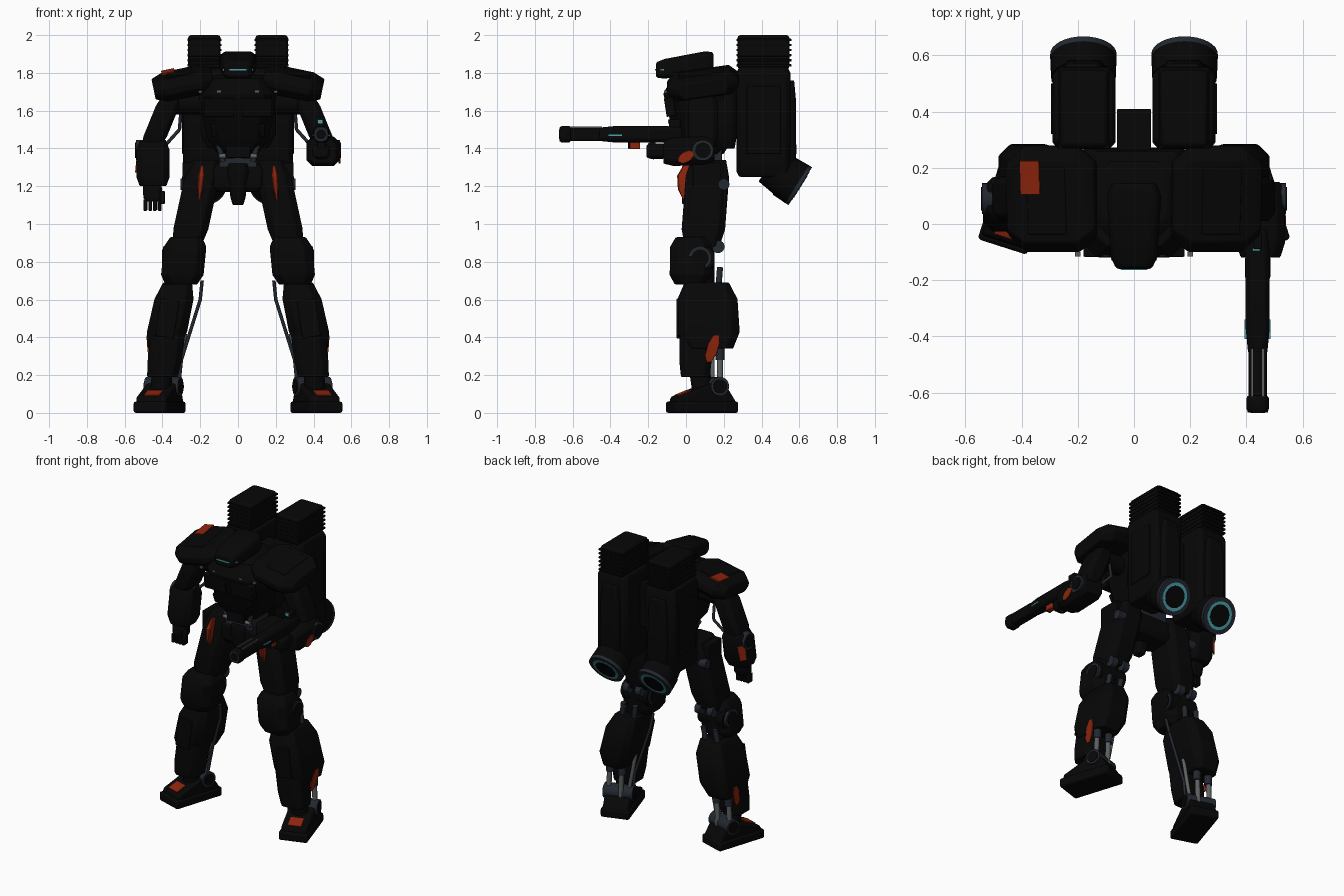
import bpy
import bmesh
import math
from mathutils import Euler, Matrix, Vector

if "Cube" in bpy.data.objects:
    bpy.data.objects.remove(bpy.data.objects["Cube"], do_unlink=True)


def make_material(name, red, green, blue):
    material = bpy.data.materials.new(name)
    material.use_nodes = True
    colour = (red, green, blue, 1)
    material.diffuse_color = colour
    material.node_tree.nodes["Principled BSDF"].inputs["Base Color"].default_value = colour
    return material


BLACK = make_material("armour black", .002, .002, .002)
SLATE = make_material("joint slate", .016, .021, .03)
STEEL = make_material("piston steel", .11, .12, .12)
ORANGE = make_material("accent orange", .27, .018, .004)
CYAN = make_material("glow cyan", .07, .36, .42)


def finish(name, bm, material, bevel, place=None, mirror=True):
    """Turn a bmesh into an object, mirrored across x unless told otherwise."""
    if place is not None:
        bmesh.ops.transform(bm, matrix=place, verts=bm.verts)
    bmesh.ops.recalc_face_normals(bm, faces=bm.faces)
    mesh = bpy.data.meshes.new(name)
    bm.to_mesh(mesh)
    bm.free()
    mesh.materials.append(material)
    obj = bpy.data.objects.new(name, mesh)
    bpy.context.collection.objects.link(obj)
    if mirror:
        obj.modifiers.new("left and right", "MIRROR").use_mirror_merge = False
    if bevel:
        modifier = obj.modifiers.new("edge bevel", "BEVEL")
        modifier.width = bevel
        modifier.segments = 2
        modifier.limit_method = "ANGLE"


def skin(name, rings, material, bevel, **options):
    """Join matching point rings into a closed solid."""
    bm = bmesh.new()
    loops = [[bm.verts.new(point) for point in ring] for ring in rings]
    count = len(loops[0])
    for low, high in zip(loops, loops[1:]):
        for i in range(count):
            j = (i + 1) % count
            bm.faces.new((low[i], low[j], high[j], high[i]))
    bm.faces.new(loops[0])
    bm.faces.new(loops[-1])
    finish(name, bm, material, bevel, **options)


def limb(name, start, end, size, material=BLACK, taper=1, pinch=.8, knee=.2, cut=.2, bevel=.006, **options):
    """Chamfered armour block along its longest axis, narrowed towards both ends."""
    start, end = Vector(start), Vector(end)
    along = max(range(3), key=lambda k: abs(end[k] - start[k]))
    across = [k for k in range(3) if k != along]
    rings = []
    for t, narrow in ((0, pinch), (knee, 1), (1 - knee, 1), (1, pinch)):
        scale = narrow * (1 + (taper - 1) * t) / 2
        u, v = size[0] * scale, size[1] * scale
        c = 2 * cut * min(u, v)
        ring = []
        for su, sv in ((1, 1), (1, -1), (-1, -1), (-1, 1)):
            corners = [(su * (u - c), sv * v), (su * u, sv * (v - c))]
            for offset in corners if su == sv else reversed(corners):
                point = start.lerp(end, t)
                point[across[0]] += offset[0]
                point[across[1]] += offset[1]
                ring.append(point)
        rings.append(ring)
    skin(name, rings, material, bevel, **options)


def box(name, centre, size, material=BLACK, turn=(0, 0, 0), bevel=.004, place=None, **options):
    bm = bmesh.new()
    bmesh.ops.create_cube(bm, size=1)
    bmesh.ops.scale(bm, vec=size, verts=bm.verts)
    local = Matrix.Translation(centre) @ Euler(turn).to_matrix().to_4x4()
    finish(name, bm, material, bevel, place @ local if place else local, **options)


def rod(name, start, end, radius, material=SLATE, tip=None, **options):
    a, b = Vector(start), Vector(end)
    turn = (b - a).to_track_quat("Z", "Y").to_matrix().to_4x4()
    bm = bmesh.new()
    bmesh.ops.create_cone(bm, cap_ends=True, segments=32, radius1=radius, radius2=tip or radius,
                          depth=(b - a).length, matrix=Matrix.Translation((a + b) / 2) @ turn)
    finish(name, bm, material, 0, **options)


def axle(name, centre, length, radius, material=SLATE, **options):
    reach = Vector((length / 2, 0, 0))
    rod(name, Vector(centre) - reach, Vector(centre) + reach, radius, material, **options)


def disc_joint(name, centre, length, radius, **options):
    """Slate rim around a black hub."""
    for layer, material in enumerate((SLATE, BLACK)):
        axle(name, centre, length + layer * .01, radius * (1 - layer / 4), material, **options)


def hose(name, points, radius, material=SLATE):
    for a, b in zip(points, points[1:]):
        rod(name, a, b, radius, material)


# Head with glowing visor and neck
limb("head", (0, -.16, 1.815), (0, .145, 1.86), (.16, .1), taper=1.25, knee=.15, bevel=.012, mirror=False)
limb("visor", (0, -.09, 1.812), (0, -.09, 1.82), (.165, .146), CYAN, pinch=1, cut=.25, bevel=0, mirror=False)
rod("neck", (0, .06, 1.7), (0, .05, 1.81), .06, BLACK, mirror=False)

# Torso, waist and pelvis
limb("chest", (0, .1, 1.37), (0, .07, 1.77), (.3, .28), taper=1.5, pinch=.7, mirror=False)
limb("collar", (0, .08, 1.68), (0, .1, 1.79), (.3, .28), mirror=False)
limb("back_plate", (0, .21, 1.4), (0, .21, 1.78), (.4, .12), mirror=False)
box("waist", (0, .1, 1.32), (.2, .18, .18), SLATE, mirror=False)
limb("pelvis", (0, .1, 1.17), (0, .1, 1.32), (.32, .2), mirror=False)
limb("crotch_guard", (0, .05, 1.1), (0, .04, 1.32), (.07, .08), taper=1.8, mirror=False)
box("belly_plate", (0, 0, 1.4), (.13, .06, .1), mirror=False)
box("pack_connector", (0, .33, 1.6), (.12, .16, .3), mirror=False)
box("chest_panels", (.1, -.085, 1.62), (.16, .05, .1), turn=(.15, 0, 0))
for x in (.1, .2):
    box("chest_studs", (x, -.108, 1.7), (.02, .016, .012), STEEL, bevel=0)
box("chest_vents", (.09, -.04, 1.5), (.1, .05, .07), turn=(.4, 0, 0))
rod("waist_pistons", (.08, 0, 1.33), (.11, 0, 1.45), .014)
axle("waist_bars", (.06, -.01, 1.36), .08, .012, STEEL)

# Shoulder armour, sloping outward and rising to the back
pad = Matrix.Translation((.3, .09, 1.743)) @ Euler((.14, .2, 0)).to_matrix().to_4x4()
limb("shoulder_pads", (-.17, 0, 0), (.15, 0, 0), (.38, .12), pinch=.7, cut=.35, place=pad)
box("pad_panels", (0, 0, .053), (.14, .24, .02), place=pad)
box("shoulder_accent", (.057, .085, .064), (.07, .12, .009), ORANGE, bevel=0, mirror=False,
    place=Matrix.Diagonal((-1, 1, 1, 1)) @ pad)
axle("shoulder_joints", (.27, .09, 1.64), .16, .06, BLACK)

# Upper arms and elbows
limb("upper_arms", (.46, .09, 1.41), (.35, .09, 1.68), (.125, .16))
hose("arm_hoses", [(.3, .12, 1.62), (.31, .15, 1.5), (.4, .12, 1.4)], .009)
disc_joint("elbow_joints", (.46, .09, 1.39), .16, .055)

# Thruster packs with cooling ribs
limb("pack_bodies", (.178, .41, 1.25), (.178, .41, 1.83), (.225, .285), pinch=.9, knee=.05, cut=.1)
box("pack_tops", (.178, .41, 1.91), (.172, .275, .18), bevel=.015)
for rib in range(6):
    box("cooling_ribs", (.178, .413, 1.84 + rib * .027), (.18, .29, .012), bevel=.002)
limb("pack_rear_covers", (.178, .54, 1.28), (.178, .54, 1.76), (.15, .09), taper=.9)
box("pack_side_panels", (.29, .41, 1.55), (.012, .18, .36))

# Tilted nozzles, built outward from the mouth in stacked sections
mouth = Vector((.18, .605, 1.2))
aim = Vector((0, .85, -.53))
for inner, outer, wide, tip, material in ((-.2, -.1, .095, .11, BLACK), (-.1, -.02, .115, .118, BLACK),
                                          (-.02, 0, .118, .118, SLATE), (0, .002, .09, .09, CYAN),
                                          (.002, .004, .07, .07, BLACK)):
    rod("thruster_nozzles", mouth + aim * inner, mouth + aim * outer, wide, material, tip)

# Hips and thighs
axle("hip_joints", (.17, .1, 1.26), .14, .07)
limb("thighs", (.27, .085, .88), (.17, .12, 1.34), (.185, .23))
box("hip_guards", (.265, .11, 1.24), (.06, .15, .17))
limb("hip_accents", (.205, 0, 1.13), (.19, .01, 1.31), (.025, .08), ORANGE, taper=1.5, pinch=.4, knee=.3, bevel=0)
axle("thigh_hubs", (.28, .2, 1.21), .05, .03)

# Knees with discs
limb("knee_guards", (.3, .025, .68), (.275, .03, .93), (.225, .225), pinch=.75)
axle("knee_axles", (.285, .075, .82), .19, .075, BLACK)
disc_joint("knee_joints", (.29, .075, .82), .215, .06)
rod("knee_cores", (.28, .09, .9), (.32, .09, .62), .06, BLACK)

# Rear pistons at knee and ankle, two per leg
for offset in (-.045, .045):
    rod("knee_pistons", (.3 + offset, .18, .77), (.32 + offset, .17, .64), .016, SLATE)
    axle("knee_pivots", (.27 + offset, .17, .88), .04, .034)
    rod("ankle_pistons", (.4 + offset, .18, .4), (.41 + offset, .18, .12), .016, STEEL)
    rod("piston_sleeves", (.4 + offset, .18, .4), (.4 + offset, .18, .28), .024)

# Shins and calves
limb("shins", (.4, .05, .19), (.345, .05, .6), (.18, .17), pinch=.9)
limb("calves", (.395, .125, .34), (.32, .11, .69), (.215, .33), taper=.95, pinch=.75, knee=.25)
box("shin_panels", (.375, -.04, .5), (.1, .02, .2), turn=(0, -.15, 0))
limb("calf_accents", (.468, .12, .27), (.482, .16, .41), (.009, .06), ORANGE, pinch=.5, knee=.3, bevel=0)
hose("leg_hoses", [(.19, .08, .7), (.2, .1, .6), (.3, .12, .28), (.31, .12, .18)], .009)
rod("inner_leg_rods", (.28, .14, .42), (.33, .14, .17), .012, STEEL)

# Feet, turned outward
foot = Matrix.Translation((.415, .085, 0)) @ Matrix.Rotation(.31, 4, "Z")
profile = [(-.16, .05), (-.15, .085), (0, .145), (.06, .17), (.1, .16), (.17, .05)]
skin("foot_uppers", [[(x, y, z) for y, z in profile] for x in (-.083, .083)], BLACK, .01, place=foot)
box("foot_soles", (0, 0, .03), (.185, .35, .06), bevel=.012, place=foot)
box("toe_accents", (0, -.105, .104), (.085, .07, .009), ORANGE, turn=(.38, 0, 0), bevel=0, place=foot)
disc_joint("ankle_discs", (0, .07, .14), .19, .05, place=foot)
rod("ankles", (.41, .09, .1), (.4, .07, .24), .055, BLACK)

# Right forearm and fist, hanging down
limb("right_forearm", (-.45, .05, 1.2), (-.45, .09, 1.44), (.175, .17), mirror=False)
box("right_forearm_accent", (-.521, .14, 1.32), (.009, .045, .1), ORANGE, turn=(-.15, 0, -.78), bevel=0, mirror=False)
limb("right_palm", (-.45, .03, 1.12), (-.455, .045, 1.22), (.1, .08), mirror=False)
for finger in range(4):
    box("right_finger", (-.49 + finger * .025, .02, 1.1), (.02, .045, .06), mirror=False)
box("right_thumb", (-.4, 0, 1.14), (.025, .04, .07), mirror=False)

# Left forearm and fist, pointing forward
limb("left_forearm", (.45, -.12, 1.38), (.45, .15, 1.39), (.175, .15), mirror=False)
limb("left_forearm_accent", (.537, -.04, 1.34), (.537, .04, 1.37), (.009, .06), ORANGE, pinch=.4, knee=.3,
     bevel=0, mirror=False)
limb("left_fist", (.44, -.21, 1.385), (.44, -.1, 1.385), (.09, .08), mirror=False)

# Rifle
limb("rifle_body", (.44, -.46, 1.475), (.44, -.02, 1.475), (.085, .088), mirror=False)
box("rifle_barrel", (.44, -.53, 1.475), (.065, .2, .07), bevel=.01, mirror=False)
limb("rifle_muzzle", (.44, -.668, 1.475), (.44, -.61, 1.475), (.08, .088), pinch=.9, mirror=False)
for reach, radius, material in ((-.67, .037, SLATE), (-.672, .026, BLACK)):
    rod("muzzle_ring", (.44, -.65, 1.475), (.44, reach, 1.475), radius, material, mirror=False)
for offset in (-.02, .02):
    box("barrel_rail", (.44 + offset, -.53, 1.51), (.008, .17, .01), STEEL, bevel=0, mirror=False)
    box("rifle_light", (.44 + offset * 2.1, -.375, 1.47), (.008, .07, .008), CYAN, bevel=0, mirror=False)
box("rifle_sight", (.44, -.06, 1.53), (.03, .06, .05), mirror=False)
box("sight_lens", (.435, -.092, 1.543), (.026, .008, .02), CYAN, bevel=0, mirror=False)
box("rifle_magazine", (.44, -.27, 1.415), (.04, .055, .035), ORANGE, mirror=False)
box("magazine_front", (.44, -.302, 1.42), (.044, .01, .045), mirror=False)
box("rifle_grip", (.44, -.17, 1.39), (.03, .04, .09), SLATE, turn=(.3, 0, 0), mirror=False)

# Smooth the rounded parts and keep edges sharp
bpy.ops.object.select_all(action="DESELECT")
for obj in bpy.context.scene.objects:
    if obj.type == "MESH":
        obj.select_set(True)
        bpy.context.view_layer.objects.active = obj
bpy.ops.object.shade_smooth_by_angle(angle=math.radians(30))
